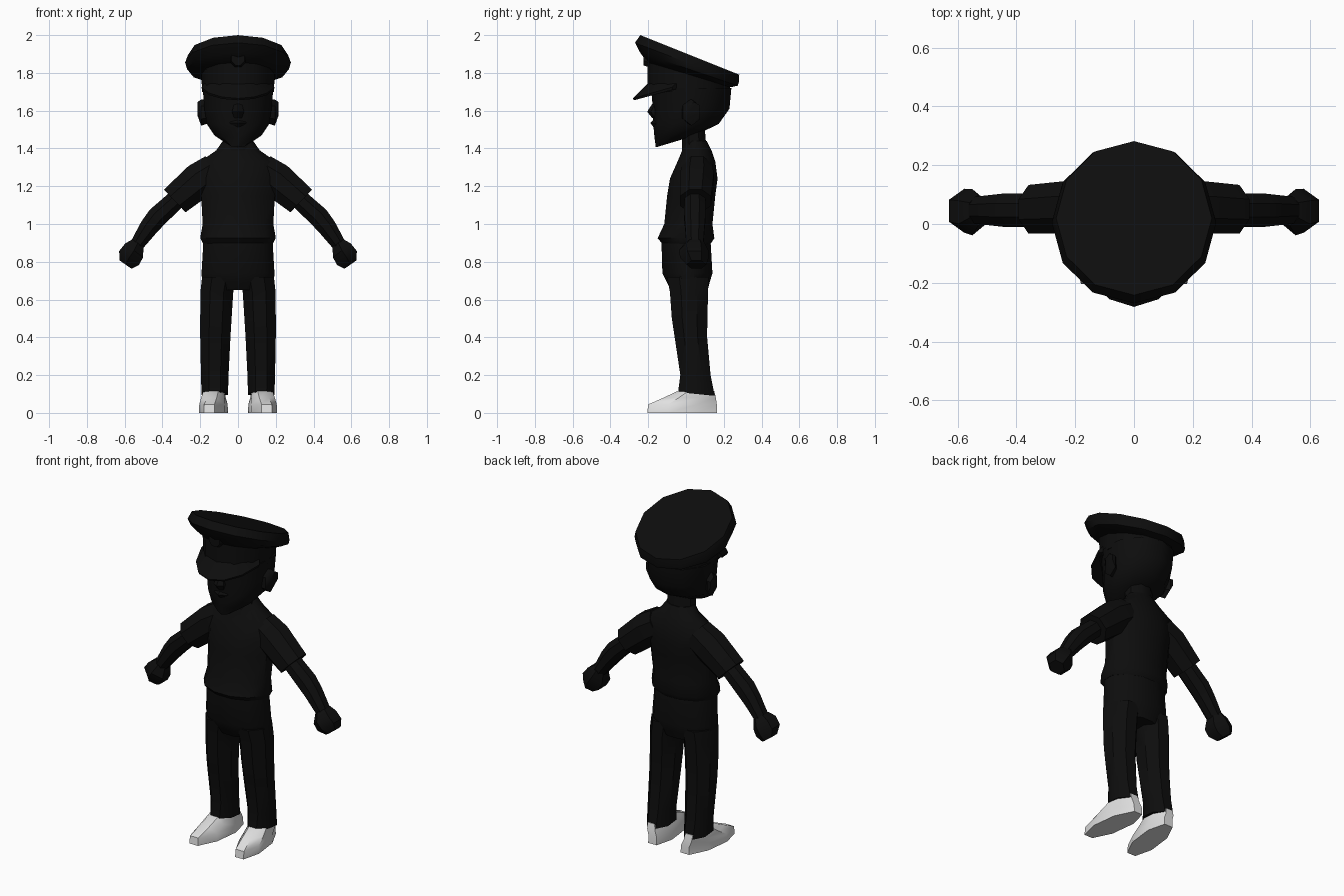
import bpy, bmesh, math
from mathutils import Vector

if "Cube" in bpy.data.objects:
    bpy.data.objects.remove(bpy.data.objects["Cube"], do_unlink=True)


def material(name, value):
    m = bpy.data.materials.new(name)
    m.use_nodes = True
    colour = (value, value, value, 1)
    m.diffuse_color = colour
    m.node_tree.nodes["Principled BSDF"].inputs["Base Color"].default_value = colour
    return m


BLACK = material("uniform black", 0.004)
GREY = material("shoe light grey", 0.75)


def finish(name, bm, mat, angle=40):
    bmesh.ops.recalc_face_normals(bm, faces=bm.faces)
    me = bpy.data.meshes.new(name)
    bm.to_mesh(me)
    bm.free()
    me.materials.append(mat)
    ob = bpy.data.objects.new(name, me)
    bpy.context.collection.objects.link(ob)
    for p in me.polygons:
        p.use_smooth = True
    me.set_sharp_from_angle(angle=math.radians(angle))
    return ob


def loft(name, rings, mat=BLACK, n=8, flat_sides=True, side=1):
    """Skin closed rings, each given as centre, half axis U, half axis V."""
    bm = bmesh.new()
    off = 0.5 if flat_sides else 0
    grow = 1 / math.cos(math.pi / n) if flat_sides else 1
    loops = []
    for c, u, v in rings:
        loop = []
        for i in range(n):
            a = math.tau * (i + off) / n
            p = Vector(c) + grow * (math.cos(a) * Vector(u) + math.sin(a) * Vector(v))
            p.x *= side
            loop.append(bm.verts.new(p))
        loops.append(loop)
    for a, b in zip(loops, loops[1:]):
        for i in range(n):
            j = (i + 1) % n
            bm.faces.new((a[i], a[j], b[j], b[i]))
    bm.faces.new(loops[0])
    bm.faces.new(loops[-1])
    return finish(name, bm, mat)


def level(z, y0, y1, rx, x=0, slope=0, skew=0):
    """Upright-stack ring spanning y0 to y1, optionally tilted."""
    ry = (y1 - y0) / 2
    return (x, (y0 + y1) / 2, z), (rx, 0, 0), (skew * ry, ry, slope * ry)


def limb(x, z, r, ry, deg, y=0.047):
    """Ring across an arm that points downward by deg."""
    a = math.radians(deg)
    return (x, y, z), (r * math.sin(a), 0, r * math.cos(a)), (0, ry, 0)


# Torso: shirt with flared hem
loft("shirt", [level(0.895, -0.125, 0.13, 0.185),
               level(0.925, -0.15, 0.15, 0.2),
               level(1.0, -0.115, 0.14, 0.187),
               level(1.15, -0.1, 0.155, 0.195),
               level(1.24, -0.085, 0.167, 0.205),
               level(1.33, -0.045, 0.155, 0.2),
               level(1.39, -0.02, 0.135, 0.115),
               level(1.44, -0.01, 0.11, 0.08)], n=12)

# Trousers
loft("trouser_seat", [level(0.65, -0.08, 0.115, 0.13),
                      level(0.69, -0.1, 0.125, 0.19),
                      level(0.74, -0.125, 0.14, 0.193),
                      level(0.91, -0.13, 0.13, 0.183)], n=12)

# Neck and head, with the chin jutting forward
loft("neck", [level(1.38, -0.02, 0.11, 0.08), level(1.5, -0.02, 0.1, 0.075)])
loft("head", [level(1.435, -0.155, 0.03, 0.06, slope=0.3),
              level(1.475, -0.16, 0.095, 0.125, slope=0.15),
              level(1.53, -0.165, 0.165, 0.165),
              level(1.61, -0.165, 0.22, 0.178),
              level(1.72, -0.175, 0.23, 0.187)], n=10)
loft("nose", [level(1.56, -0.175, -0.13, 0.02),
              level(1.595, -0.2, -0.13, 0.032),
              level(1.645, -0.17, -0.13, 0.018)], n=6)
loft("lips", [level(1.51, -0.165, -0.1, 0.03),
              level(1.535, -0.182, -0.1, 0.045),
              level(1.555, -0.165, -0.1, 0.03)], n=6)

# Peaked cap: band, flared crown, badge and visor
loft("cap_band", [level(1.7, -0.205, 0.23, 0.19),
                  level(1.81, -0.205, 0.235, 0.195, slope=-0.28)], n=12, flat_sides=False)
loft("cap_crown", [level(1.79, -0.205, 0.235, 0.19, slope=-0.3),
                   level(1.82, -0.243, 0.274, 0.27, slope=-0.34),
                   level(1.855, -0.27, 0.28, 0.28, slope=-0.38),
                   level(1.895, -0.242, 0.282, 0.265, slope=-0.4)], n=12, flat_sides=False)
loft("cap_badge", [((0, -0.17, 1.87), (0.045, 0, 0), (0, 0, 0.05)),
                   ((0, -0.225, 1.88), (0.035, 0, 0), (0, 0, 0.04))])

bm = bmesh.new()
rows = []
for i in range(7):
    a = math.radians(-75 + 25 * i)
    s, c = math.sin(a), math.cos(a)
    rows.append([bm.verts.new((rx * s, -ry * c, z)) for rx, ry, z in
                 ((0.185, 0.2, 1.745), (0.2, 0.282, 1.745 - 0.08 * c),
                  (0.197, 0.275, 1.73 - 0.075 * c), (0.175, 0.17, 1.715))])
for p, q in zip(rows, rows[1:]):
    for k in range(4):
        m = (k + 1) % 4
        bm.faces.new((p[k], p[m], q[m], q[k]))
bm.faces.new(rows[0])
bm.faces.new(rows[-1])
finish("cap_visor", bm, BLACK, 30)

# Paired parts
for side, label in ((1, "left"), (-1, "right")):
    loft(label + "_ear", [((0.16, 0.01, 1.595), (0, 0.035, 0), (0, 0, 0.055)),
                          ((0.195, 0.03, 1.59), (0, 0.045, 0), (0, 0, 0.06)),
                          ((0.215, 0.045, 1.61), (0, 0.03, 0), (0, 0, 0.03))],
         n=6, side=side)

    loft(label + "_sleeve", [limb(0.12, 1.285, 0.09, 0.08, 35, 0.06),
                             limb(0.2, 1.235, 0.095, 0.09, 40, 0.057),
                             limb(0.335, 1.122, 0.083, 0.083, 44, 0.05)], side=side)

    loft(label + "_arm", [limb(0.31, 1.145, 0.05, 0.055, 44),
                          limb(0.425, 1.04, 0.055, 0.057, 48),
                          limb(0.47, 0.985, 0.05, 0.052, 55),
                          limb(0.535, 0.89, 0.037, 0.045, 58)], side=side)

    loft(label + "_hand", [limb(0.53, 0.9, 0.035, 0.045, 58),
                           limb(0.55, 0.86, 0.06, 0.068, 52, 0.04),
                           limb(0.577, 0.82, 0.064, 0.065, 55, 0.045),
                           limb(0.595, 0.785, 0.038, 0.045, 55, 0.055)], n=6, side=side)

    loft(label + "_trouser_leg", [level(0.1, -0.042, 0.152, 0.07, x=0.123, slope=-0.1),
                                  level(0.2, -0.03, 0.13, 0.073, x=0.123),
                                  level(0.4, -0.06, 0.112, 0.08, x=0.12),
                                  level(0.5, -0.075, 0.113, 0.083, x=0.117),
                                  level(0.64, -0.085, 0.117, 0.087, x=0.112),
                                  level(0.72, -0.1, 0.12, 0.09, x=0.1)], side=side)

    loft(label + "_shoe", [level(0, -0.205, 0.165, 0.068, x=0.13, skew=-0.12),
                           level(0.045, -0.2, 0.163, 0.066, x=0.13, skew=-0.12),
                           level(0.08, -0.12, 0.158, 0.062, x=0.13, skew=-0.06),
                           level(0.115, -0.045, 0.15, 0.056, x=0.127)], GREY, side=side)
